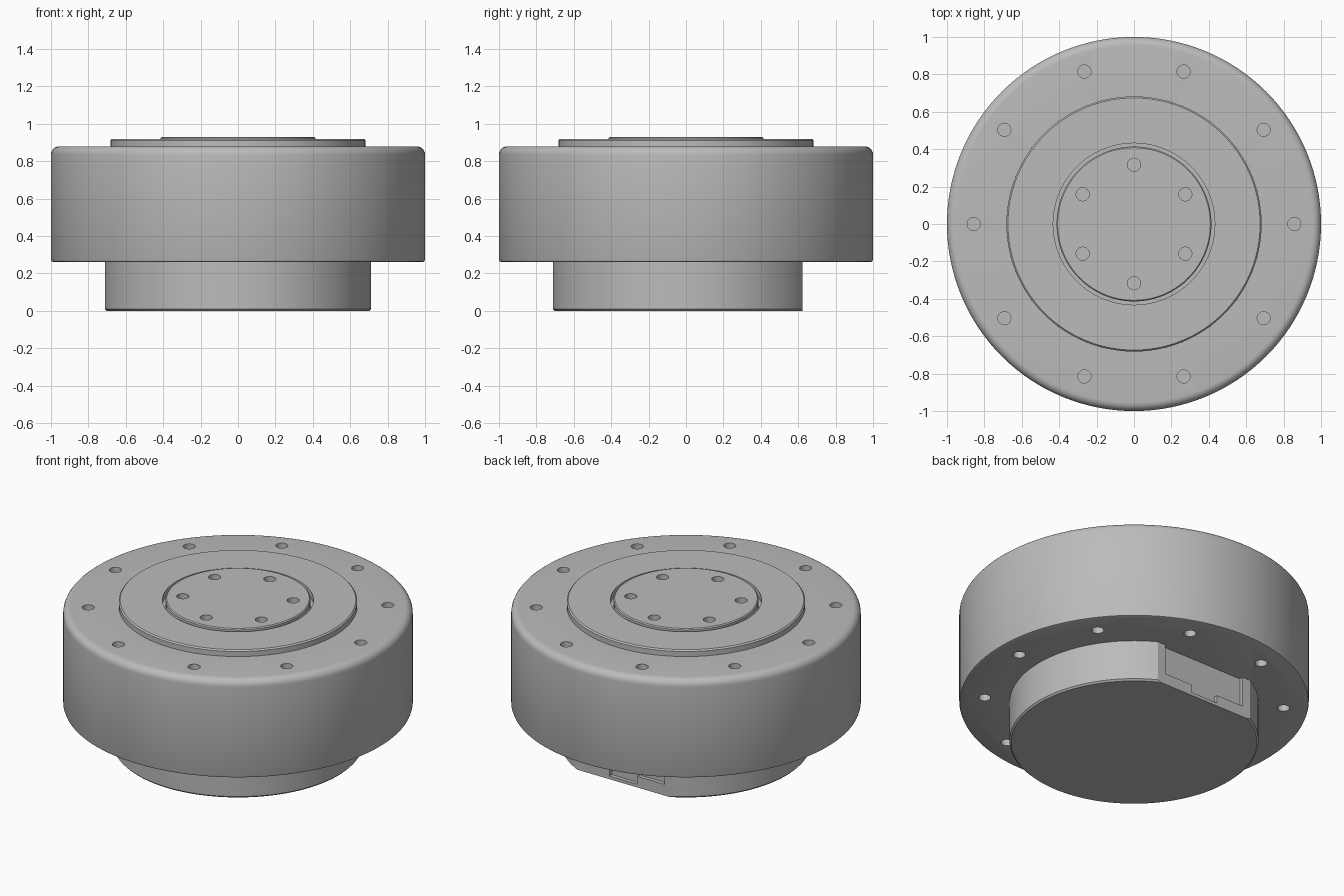
import bpy
import bmesh
from math import cos, sin, pi, radians
from mathutils import Matrix

SEGMENTS = 128

old = bpy.data.objects.get("Cube")
if old:
    bpy.data.objects.remove(old, do_unlink=True)

grey = bpy.data.materials.new("machined_grey")
grey.use_nodes = True
GREY = (0.5, 0.5, 0.5, 1)
grey.diffuse_color = GREY
grey.node_tree.nodes["Principled BSDF"].inputs["Base Color"].default_value = GREY


def make_object(name, bm):
    bmesh.ops.recalc_face_normals(bm, faces=bm.faces)
    mesh = bpy.data.meshes.new(name)
    bm.to_mesh(mesh)
    bm.free()
    mesh.materials.append(grey)
    obj = bpy.data.objects.new(name, mesh)
    bpy.context.collection.objects.link(obj)
    return obj


def lathe(name, profile):
    """Revolve (radius, z) points around z, closing both ends with caps."""
    bm = bmesh.new()
    rings = []
    for r, z in profile:
        angles = [2 * pi * i / SEGMENTS for i in range(SEGMENTS)]
        rings.append([bm.verts.new((r * cos(a), r * sin(a), z)) for a in angles])
    for low, high in zip(rings, rings[1:]):
        for i in range(SEGMENTS):
            j = (i + 1) % SEGMENTS
            bm.faces.new((low[i], low[j], high[j], high[i]))
    bm.faces.new(rings[0])
    bm.faces.new(rings[-1])
    return make_object(name, bm)


def add_holes(bm, count, radius, start, z, depth=0.15):
    """Circle of drill cylinders centred on the surface at height z."""
    for i in range(count):
        a = start + 2 * pi * i / count
        place = Matrix.Translation((radius * cos(a), radius * sin(a), z))
        bmesh.ops.create_cone(bm, cap_ends=True, segments=24, radius1=0.035,
                              radius2=0.035, depth=2 * depth, matrix=place)


def add_box(bm, x, y, z):
    """Box from (min, max) pairs."""
    spans = (x, y, z)
    centre = Matrix.Translation([(a + b) / 2 for a, b in spans])
    size = Matrix.Diagonal([b - a for a, b in spans] + [1])
    bmesh.ops.create_cube(bm, size=1, matrix=centre @ size)


def cut(obj, bm):
    cutter = make_object("cutter", bm)
    cutter.hide_render = True
    mod = obj.modifiers.new("cut", "BOOLEAN")
    mod.operation = "DIFFERENCE"
    mod.solver = "EXACT"
    mod.object = cutter
    bpy.context.view_layer.objects.active = obj
    bpy.ops.object.modifier_apply(modifier=mod.name)
    bpy.data.objects.remove(cutter, do_unlink=True)


def smooth(obj):
    bpy.ops.object.select_all(action="DESELECT")
    obj.select_set(True)
    bpy.context.view_layer.objects.active = obj
    bpy.ops.object.shade_smooth_by_angle(angle=radians(25))


# Main housing: rounded drum, raised ring, groove and centre disc
FILLET = 0.045
shoulder = [(1 - FILLET + FILLET * cos(a), 0.88 - FILLET + FILLET * sin(a))
            for a in [pi / 2 * i / 6 for i in range(7)]]
housing = lathe("housing", [
    (0.985, 0.26), (0.996, 0.264), (1, 0.275), *shoulder,
    (0.682, 0.88), (0.682, 0.912), (0.674, 0.92),
    (0.432, 0.92), (0.432, 0.88), (0.414, 0.88),
    (0.414, 0.924), (0.408, 0.93)])

# Bolt holes: outer circle on both faces, inner circle on the disc
drills = bmesh.new()
add_holes(drills, 10, 0.857, 0, 0.88)
add_holes(drills, 10, 0.857, 0, 0.26)
add_holes(drills, 6, 0.317, pi / 2, 0.93)
cut(housing, drills)

# Lower base with a flat at the back
base = lathe("base", [(0.702, 0), (0.712, 0.01), (0.712, 0.262)])
flat = bmesh.new()
add_box(flat, (-1, 1), (0.624, 1), (-1, 1))
cut(base, flat)

# Stepped connector recess in the flat
for half_width, floor in ((0.287, 0.07), (0.096, 0.02)):
    recess = bmesh.new()
    add_box(recess, (-half_width, half_width), (0.6, 1), (floor, 1))
    cut(base, recess)

for part in (housing, base):
    smooth(part)
